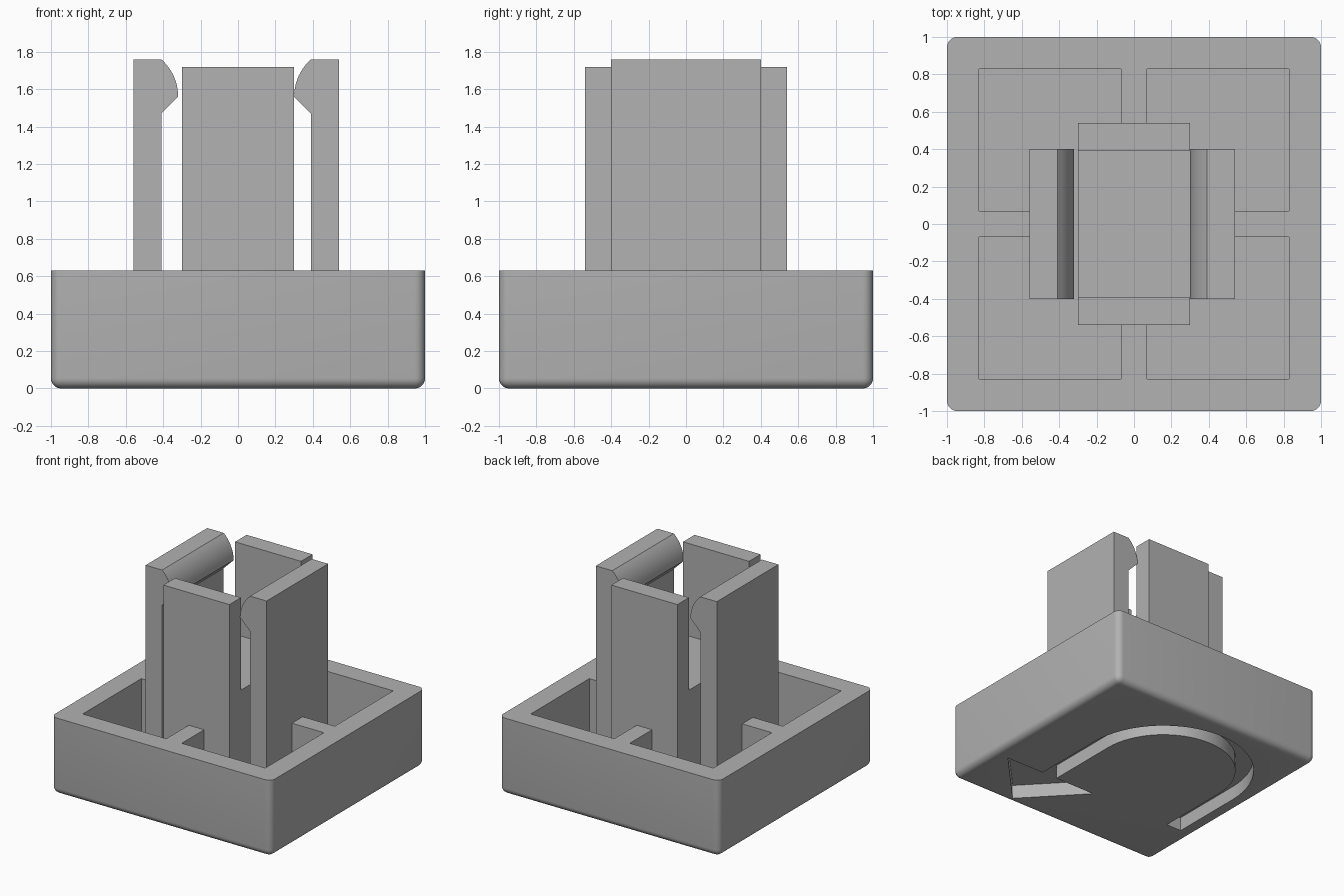
import bpy, bmesh
from math import sin, cos, pi, asin, radians
from mathutils import Vector

if "Cube" in bpy.data.objects:
    bpy.data.objects.remove(bpy.data.objects["Cube"])

GREY = (0.445, 0.445, 0.445, 1)
mat = bpy.data.materials.new("plain grey")
mat.use_nodes = True
mat.diffuse_color = GREY
mat.node_tree.nodes["Principled BSDF"].inputs["Base Color"].default_value = GREY

RIM, FLOOR, WALL = 0.63, 0.17, 0.83


def finish(name, bm):
    bmesh.ops.recalc_face_normals(bm, faces=bm.faces)
    mesh = bpy.data.meshes.new(name)
    bm.to_mesh(mesh)
    bm.free()
    mesh.materials.append(mat)
    obj = bpy.data.objects.new(name, mesh)
    bpy.context.collection.objects.link(obj)
    return obj


def prism(name, points, direction):
    """Extrude a closed 3D outline along a direction."""
    bm = bmesh.new()
    face = bm.faces.new([bm.verts.new(p) for p in points])
    result = bmesh.ops.extrude_face_region(bm, geom=[face], use_keep_orig=True)
    moved = [v for v in result["geom"] if isinstance(v, bmesh.types.BMVert)]
    bmesh.ops.translate(bm, verts=moved, vec=Vector(direction))
    return finish(name, bm)


def box(name, x0, x1, y0, y1, z0, z1):
    outline = [(x0, y0, z0), (x1, y0, z0), (x1, y1, z0), (x0, y1, z0)]
    return prism(name, outline, (0, 0, z1 - z0))


def arc(cx, cy, r, start, end, steps):
    return [(cx + r * cos(start + (end - start) * i / steps),
             cy + r * sin(start + (end - start) * i / steps))
            for i in range(steps + 1)]


def activate(obj):
    bpy.ops.object.select_all(action="DESELECT")
    obj.select_set(True)
    bpy.context.view_layer.objects.active = obj


def cut(obj, cutter):
    cutter.hide_render = True
    mod = obj.modifiers.new("cut", "BOOLEAN")
    mod.operation, mod.solver, mod.object = "DIFFERENCE", "EXACT", cutter
    activate(obj)
    bpy.ops.object.modifier_apply(modifier=mod.name)
    bpy.data.objects.remove(cutter)


def smooth(obj):
    activate(obj)
    bpy.ops.object.shade_smooth_by_angle(angle=radians(30))


# Tray: rounded underside and corners, sharp upper rim
bm = bmesh.new()
bmesh.ops.create_cube(bm, size=2)
for v in bm.verts:
    v.co.z = RIM if v.co.z > 0 else 0
rounded = [e for e in bm.edges if min(v.co.z for v in e.verts) < 0.01]
bmesh.ops.bevel(bm, geom=rounded, offset=0.055, segments=6, profile=0.5, affect="EDGES")
tray = finish("tray", bm)
cut(tray, box("cavity_cutter", -WALL, WALL, -WALL, WALL, FLOOR, 1))

# Turning arrow recessed in the underside
cx, cy, outer, inner, leg_end = -0.18, 0.14, 0.70, 0.56, -0.485
outline = [(cx - outer, leg_end)] + arc(cx, cy, outer, pi, 0, 32)
outline += [(cx + outer, leg_end), (0.87, leg_end), (0.44, -0.94),
            (0.01, leg_end), (cx + inner, leg_end)]
outline += arc(cx, cy, inner, 0, pi, 32) + [(cx - inner, leg_end)]
cut(tray, prism("arrow_cutter", [(x, y, -0.1) for x, y in outline], (0, 0, 0.215)))
smooth(tray)

# Central block between the flat posts
box("centre_block", -0.3, 0.3, -0.39, 0.39, FLOOR, 0.96)

# Flat posts and their ribs at front and back
for side, s in (("front", -1), ("back", 1)):
    box(side + "_post", -0.3, 0.3, *sorted((s * 0.39, s * 0.54)), FLOOR, 1.72)
    box(side + "_rib", -0.07, 0.07, *sorted((s * 0.54, s * WALL)), FLOOR, RIM)

# Hooked clips and their ribs at both sides
radius = 0.267
tip = arc(0.3 + radius, 1.56, radius, pi, pi - asin(0.2 / radius), 10)
profile = [(0.54, FLOOR), (0.39, FLOOR), (0.39, 1.47)] + tip + [(0.54, 1.76)]
for side, s, shift in (("left", 1, 0), ("right", -1, -0.02)):
    clip = prism(side + "_clip", [(s * x + shift, -0.4, z) for x, z in profile], (0, 0.8, 0))
    smooth(clip)
    box(side + "_rib", *sorted((s * 0.54 + shift, s * WALL)), -0.07, 0.07, FLOOR, RIM)
